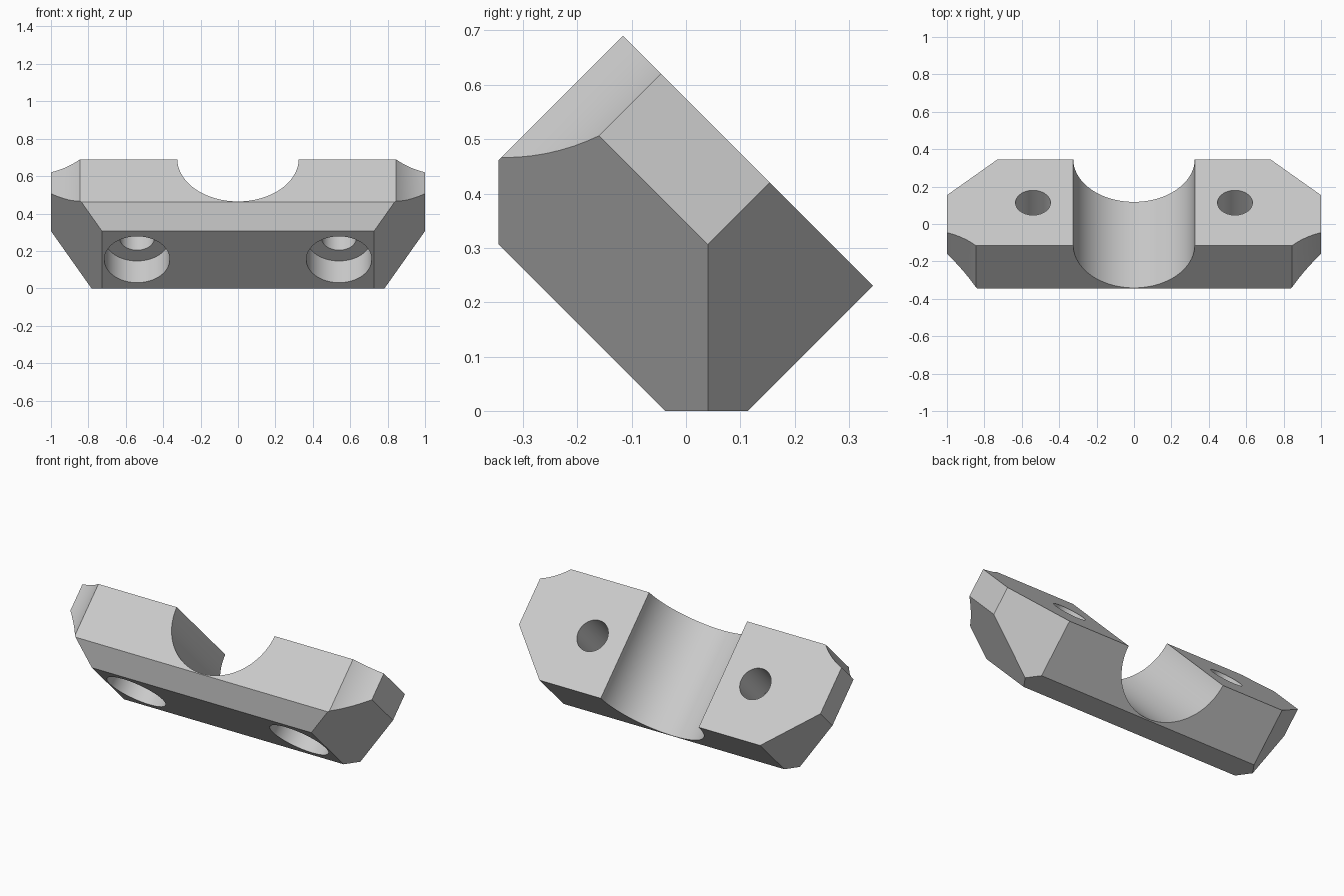
import bpy, bmesh, math
from mathutils import Matrix, Vector

cube = bpy.data.objects.get("Cube")
if cube:
    bpy.data.objects.remove(cube, do_unlink=True)

# Block is modelled lying flat (top face up), then tilted 45 degrees
TOP, BOTTOM, FRONT, BACK = 0.406, -0.027, -0.57, 0.08
MID = (FRONT + BACK) / 2

grey = bpy.data.materials.new("plain grey")
grey.use_nodes = True
colour = (0.6, 0.6, 0.6, 1)
grey.diffuse_color = colour
grey.node_tree.nodes["Principled BSDF"].inputs["Base Color"].default_value = colour


def add_object(name, bm):
    bmesh.ops.recalc_face_normals(bm, faces=bm.faces[:])
    mesh = bpy.data.meshes.new(name)
    bm.to_mesh(mesh)
    bm.free()
    obj = bpy.data.objects.new(name, mesh)
    mesh.materials.append(grey)
    bpy.context.collection.objects.link(obj)
    return obj


def cutter(name, radius, centre, depth, axis="Z"):
    bm = bmesh.new()
    turn = Matrix.Rotation(math.pi / 2, 4, "X") if axis == "Y" else Matrix()
    bmesh.ops.create_cone(bm, cap_ends=True, segments=96, radius1=radius,
                          radius2=radius, depth=depth,
                          matrix=Matrix.Translation(centre) @ turn)
    obj = add_object(name, bm)
    obj.hide_render = True
    return obj


# Clamp block: a box trimmed by flat chamfers
bm = bmesh.new()
bmesh.ops.create_cube(bm, size=1, matrix=Matrix.Translation((0, MID, (TOP + BOTTOM) / 2))
                      @ Matrix.Diagonal((2, BACK - FRONT, TOP - BOTTOM, 1)))
chamfers = [((0, -0.461, BOTTOM), (0, -1, -1)), ((0, 0, 0), (0, 1, -1))]
for s in (-1, 1):
    chamfers += [((s, 0, 0.245), (s, 0, -1)), ((s, -0.188, 0), (s, 1, 0))]
for point, normal in chamfers:
    cut = bmesh.ops.bisect_plane(bm, geom=bm.verts[:] + bm.edges[:] + bm.faces[:],
                                 plane_co=point, plane_no=Vector(normal).normalized(),
                                 clear_outer=True)
    rim = [e for e in cut["geom_cut"] if isinstance(e, bmesh.types.BMEdge)]
    bmesh.ops.contextual_create(bm, geom=rim)
block = add_object("clamp_block", bm)

# Central groove, front corner scallops and counterbored bolt holes
cutters = [cutter("groove_cutter", 0.325, (0, MID, 0.412), 2, "Y")]
for side, s in (("right", -1), ("left", 1)):
    cutters += [
        cutter(side + "_scallop_cutter", 0.4, (s * 1.131, -0.849, 0.2), 2),
        cutter(side + "_bolt_hole_cutter", 0.0935, (s * 0.54, MID, 0.3), 2),
        cutter(side + "_counterbore_cutter", 0.175, (s * 0.54, MID, 0.137 - 0.25), 0.5),
    ]
for c in cutters:
    mod = block.modifiers.new(c.name, "BOOLEAN")
    mod.operation = "DIFFERENCE"
    mod.solver = "EXACT"
    mod.object = c

# Bake the cuts, drop the helpers and tilt the block
bpy.context.view_layer.update()
result = bpy.data.meshes.new_from_object(block.evaluated_get(bpy.context.evaluated_depsgraph_get()))
block.modifiers.clear()
block.data = result
for c in cutters:
    bpy.data.objects.remove(c, do_unlink=True)
result.transform(Matrix.Rotation(-math.pi / 4, 4, "X"))

bpy.ops.object.select_all(action="DESELECT")
block.select_set(True)
bpy.context.view_layer.objects.active = block
bpy.ops.object.shade_smooth_by_angle(angle=math.radians(20))
